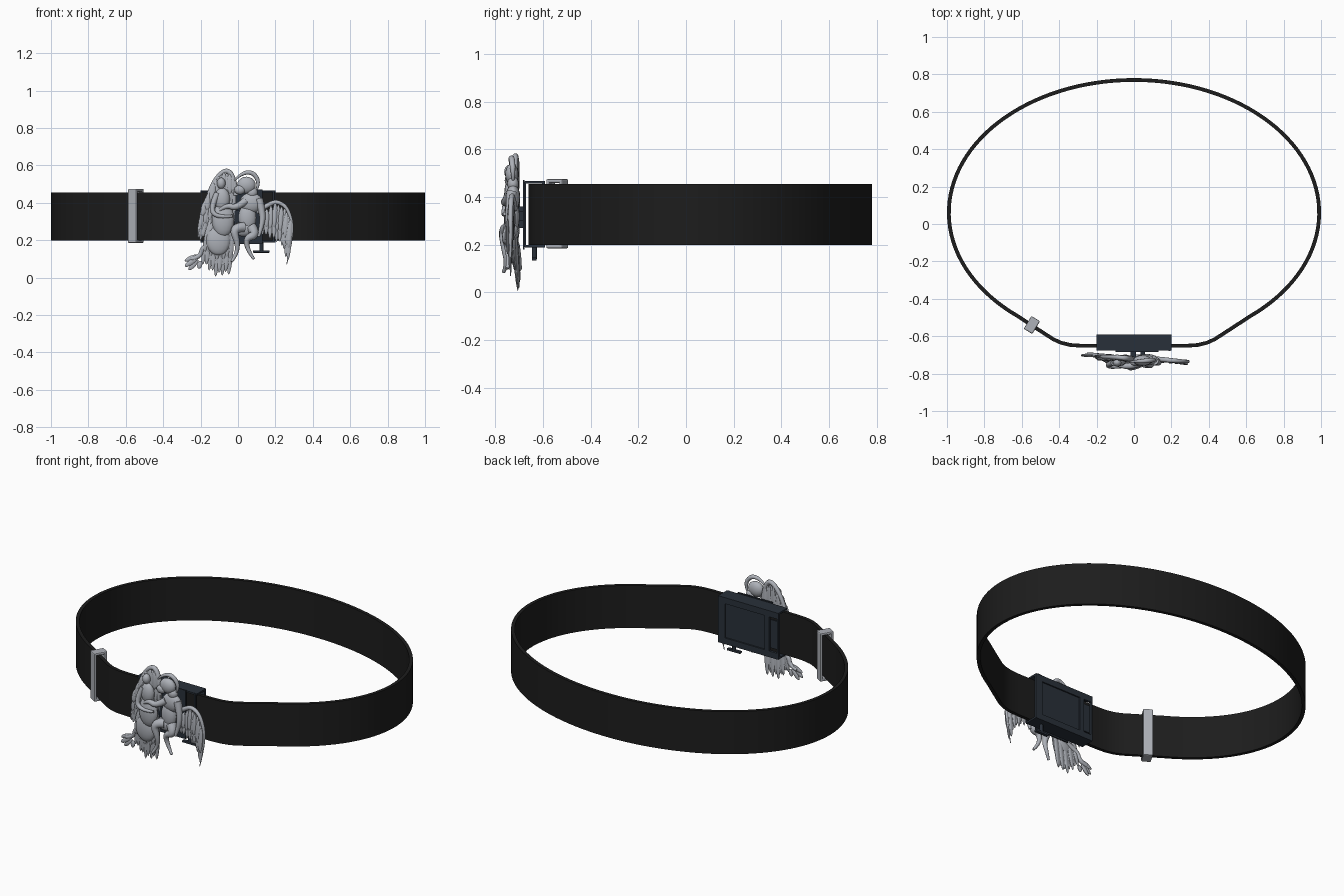
import bpy, bmesh, math
from math import radians, cos, sin, sqrt
from mathutils import Vector, Matrix

cube = bpy.data.objects.get("Cube")
if cube:
    bpy.data.objects.remove(cube, do_unlink=True)


def material(name, colour):
    mat = bpy.data.materials.new(name)
    mat.use_nodes = True
    mat.diffuse_color = (*colour, 1)
    mat.node_tree.nodes["Principled BSDF"].inputs["Base Color"].default_value = (*colour, 1)
    return mat


LEATHER = material("black leather", (0.012, 0.012, 0.012))
SLATE = material("dark slate metal", (0.022, 0.03, 0.042))
SILVER = material("silver", (0.42, 0.44, 0.48))


def select_only(obj):
    bpy.ops.object.select_all(action='DESELECT')
    obj.select_set(True)
    bpy.context.view_layer.objects.active = obj


def finish(bm, name, mat, smooth=True):
    bmesh.ops.recalc_face_normals(bm, faces=bm.faces)
    mesh = bpy.data.meshes.new(name)
    bm.to_mesh(mesh)
    bm.free()
    mesh.materials.append(mat)
    obj = bpy.data.objects.new(name, mesh)
    bpy.context.collection.objects.link(obj)
    if smooth:
        select_only(obj)
        bpy.ops.object.shade_smooth_by_angle(angle=radians(35))
    return obj


def boxes(name, mat, spans, bevel=0.0):
    """Each span is (x0, x1, y0, y1, z0, z1)."""
    bm = bmesh.new()
    for x0, x1, y0, y1, z0, z1 in spans:
        place = Matrix.Translation(((x0 + x1) / 2, (y0 + y1) / 2, (z0 + z1) / 2))
        bmesh.ops.create_cube(bm, size=1, matrix=place @ Matrix.Diagonal((x1 - x0, y1 - y0, z1 - z0, 1)))
    obj = finish(bm, name, mat, False)
    if bevel:
        mod = obj.modifiers.new("soft edges", 'BEVEL')
        mod.width, mod.segments = bevel, 2
    return obj


def limb(name, points, radii, mat=SILVER):
    """Tapered tube through (x, y, z) points."""
    curve = bpy.data.curves.new(name, 'CURVE')
    curve.dimensions = '3D'
    curve.bevel_depth, curve.bevel_resolution = 1, 3
    curve.use_fill_caps = True
    spline = curve.splines.new('NURBS')
    spline.points.add(len(points) - 1)
    for p, co, r in zip(spline.points, points, radii):
        p.co, p.radius = (*co, 1), r
    spline.order_u, spline.use_endpoint_u, spline.resolution_u = 3, True, 6
    curve.materials.append(mat)
    obj = bpy.data.objects.new(name, curve)
    bpy.context.collection.objects.link(obj)
    select_only(obj)
    bpy.ops.object.convert(target='MESH')
    bpy.ops.object.shade_smooth_by_angle(angle=radians(50))
    return obj


def blade(bm, a, b, width, thick):
    """Flattened ellipsoid from a to b, broad side to the front."""
    a, b = Vector(a), Vector(b)
    along = (b - a).normalized()
    side = along.cross(Vector((0, 1, 0))).normalized()
    turn = Matrix((side, along.cross(side), along)).transposed().to_4x4()
    size = Matrix.Diagonal((width, thick, (b - a).length / 2, 1))
    bmesh.ops.create_uvsphere(bm, u_segments=10, v_segments=8, radius=1,
                              matrix=Matrix.Translation((a + b) / 2) @ turn @ size)


def along(points, t):
    """Point at fraction t of a polyline."""
    f = t * (len(points) - 1)
    i = min(int(f), len(points) - 2)
    return Vector(points[i]).lerp(Vector(points[i + 1]), f - i)


def feathers(name, roots, tips, count, width, rows=1):
    """Layered feathers from the root line to the tip line; shorter rows lie in front."""
    bm = bmesh.new()
    for row in range(rows):
        reach = 1 - 0.3 * row
        for i in range(count):
            t = i / (count - 1)
            a, b = along(roots, t), along(tips, t)
            b = a.lerp(b, reach * (1 - 0.06 * (i % 2)))
            shift = Vector((0, -0.009 * row - 0.004 * (i % 2), 0))
            blade(bm, a + shift, b + shift, width, 0.007)
    return finish(bm, name, SILVER)


def blobs(name, parts):
    """Each part is a centre and three radii."""
    bm = bmesh.new()
    for centre, size in parts:
        bmesh.ops.create_uvsphere(bm, u_segments=16, v_segments=10, radius=1,
                                  matrix=Matrix.Translation(centre) @ Matrix.Diagonal((*size, 1)))
    return finish(bm, name, SILVER)


# Belt strap: oval loop with a flattened front
arc = [radians(-51 + 282 * i / 96) for i in range(97)]
path = [Vector((0.99 * cos(a), 0.06 + 0.71 * sin(a))) for a in arc]
front = [(0.48, -0.585), (0.43, -0.617), (0.39, -0.635), (0.34, -0.647), (0.28, -0.651)]
path += [Vector((-x, y)) for x, y in front] + [Vector(p) for p in reversed(front)]
bm = bmesh.new()
rings = []
for i, p in enumerate(path):
    d = (path[(i + 1) % len(path)] - path[i - 1]).normalized()
    n = Vector((d.y, -d.x)) * 0.01
    rings.append([bm.verts.new((*(p + n * s), z)) for s, z in ((1, 0.2), (1, 0.455), (-1, 0.455), (-1, 0.2))])
for i, ring in enumerate(rings):
    nxt = rings[(i + 1) % len(rings)]
    for k in range(4):
        m = (k + 1) % 4
        bm.faces.new((ring[k], nxt[k], nxt[m], ring[m]))
finish(bm, "belt_strap", LEATHER)

# Belt keeper: rectangular band around the strap
keeper = boxes("belt_keeper", SILVER, [
    (-0.027, 0.027, -0.04, -0.024, -0.145, 0.145), (-0.027, 0.027, 0.024, 0.04, -0.145, 0.145),
    (-0.027, 0.027, -0.04, 0.04, 0.129, 0.145), (-0.027, 0.027, -0.04, 0.04, -0.145, -0.129)], 0.006)
keeper.location = (-0.546, -0.54, 0.33)
keeper.rotation_euler.z = radians(-31)

# Buckle housing: top and bottom plates, framed back, corner posts
boxes("buckle_housing", SLATE, [
    (-0.2, 0.2, -0.675, -0.59, 0.457, 0.467), (-0.2, 0.2, -0.675, -0.59, 0.188, 0.198),
    (-0.2, 0.2, -0.604, -0.59, 0.43, 0.46), (-0.2, 0.2, -0.604, -0.59, 0.195, 0.225),
    (0.155, 0.2, -0.604, -0.59, 0.22, 0.435), (-0.14, -0.11, -0.604, -0.59, 0.22, 0.435),
    (-0.2, -0.19, -0.604, -0.59, 0.195, 0.46)])
boxes("buckle_back_panel", SLATE, [(-0.11, 0.155, -0.612, -0.598, 0.22, 0.435),
                                   (-0.19, -0.14, -0.612, -0.602, 0.24, 0.41)])
boxes("buckle_front_plate", SLATE, [(-0.1, 0.13, -0.684, -0.676, 0.18, 0.472),
                                    (0.185, 0.195, -0.68, -0.67, 0.19, 0.465)])
boxes("ornament_mounts", SLATE, [(-0.02, 0.01, -0.715, -0.68, 0.27, 0.36),
                                 (0.035, 0.06, -0.715, -0.68, 0.3, 0.34)])

# Release pin with a cross handle
limb("release_pin", [(0.125, -0.636, z) for z in (0.2, 0.17, 0.14)], [0.011] * 3, SLATE)
boxes("pin_handle", SLATE, [(0.08, 0.168, -0.646, -0.626, 0.133, 0.146)], 0.003)

# Wings
feathers("right_wing", [(-0.03, -0.71, 0.55), (-0.085, -0.7, 0.565), (-0.135, -0.705, 0.5), (-0.175, -0.7, 0.41)],
         [(-0.02, -0.71, 0.3), (-0.09, -0.715, 0.22), (-0.17, -0.71, 0.2), (-0.215, -0.705, 0.2)], 12, 0.016, 3)
limb("right_wing_arch", [(-0.01, -0.72, 0.44), (-0.02, -0.72, 0.53), (-0.06, -0.715, 0.585), (-0.13, -0.71, 0.52),
                         (-0.18, -0.71, 0.38), (-0.215, -0.71, 0.22)], [0.015, 0.015, 0.013, 0.012, 0.01, 0.003])
feathers("left_wing", [(0.13, -0.72, 0.35), (0.2, -0.725, 0.4), (0.25, -0.73, 0.37), (0.28, -0.735, 0.31)],
         [(0.13, -0.725, 0.23), (0.19, -0.73, 0.2), (0.235, -0.73, 0.17), (0.266, -0.735, 0.08)], 10, 0.014, 2)
limb("left_wing_arch", [(0.1, -0.72, 0.35), (0.16, -0.725, 0.39), (0.21, -0.73, 0.41), (0.27, -0.735, 0.37),
                        (0.3, -0.735, 0.24), (0.26, -0.735, 0.07)], [0.014, 0.013, 0.012, 0.01, 0.008, 0.002])

# Crouching figure
blobs("crouching_body", [((0.07, -0.725, 0.4), (0.062, 0.03, 0.055)), ((0.05, -0.725, 0.32), (0.048, 0.028, 0.075)),
                         ((0.03, -0.725, 0.26), (0.062, 0.028, 0.04))])
blobs("crouching_head", [((0.045, -0.73, 0.495), (0.05, 0.028, 0.045)), ((0.01, -0.74, 0.47), (0.03, 0.02, 0.025)),
                         ((0.075, -0.725, 0.455), (0.03, 0.024, 0.03))])
limb("curved_horn", [(-0.02, -0.735, 0.52), (0.02, -0.735, 0.56), (0.08, -0.73, 0.565), (0.115, -0.725, 0.51),
                     (0.1, -0.725, 0.47)], [0.004, 0.01, 0.013, 0.011, 0.005])
limb("left_arm", [(0.11, -0.73, 0.42), (0.135, -0.74, 0.34), (0.125, -0.745, 0.27), (0.11, -0.75, 0.22)],
     [0.024, 0.017, 0.013, 0.008])
limb("right_arm", [(0.04, -0.74, 0.41), (-0.01, -0.76, 0.37), (-0.06, -0.76, 0.39), (-0.1, -0.75, 0.36)],
     [0.02, 0.018, 0.014, 0.008])
limb("left_leg", [(0.07, -0.73, 0.27), (0.1, -0.75, 0.23), (0.04, -0.75, 0.21), (0.055, -0.74, 0.14),
                  (0.085, -0.75, 0.1)], [0.03, 0.026, 0.016, 0.011, 0.007])
limb("right_leg", [(0.03, -0.74, 0.27), (-0.03, -0.765, 0.27), (0.0, -0.76, 0.18), (-0.01, -0.75, 0.12),
                   (-0.035, -0.765, 0.085)], [0.028, 0.025, 0.014, 0.01, 0.007])

# Draped standing figure
blobs("draped_body", [((-0.09, -0.74, 0.505), (0.023, 0.022, 0.03)), ((-0.085, -0.735, 0.42), (0.042, 0.026, 0.06)),
                      ((-0.08, -0.735, 0.31), (0.06, 0.028, 0.09)), ((-0.105, -0.725, 0.2), (0.065, 0.024, 0.08))])
limb("draped_arm", [(-0.11, -0.74, 0.45), (-0.15, -0.755, 0.37), (-0.11, -0.765, 0.32), (-0.03, -0.76, 0.33)],
     [0.017, 0.014, 0.012, 0.007])
feathers("robe_folds", [(-0.15, -0.715, 0.3), (-0.1, -0.725, 0.3), (-0.03, -0.715, 0.3)],
         [(-0.19, -0.7, 0.07), (-0.12, -0.705, 0.005), (-0.05, -0.7, 0.015)], 9, 0.017, 2)

# Trailing sash at the lower right
limb("sash", [(-0.11, -0.715, 0.2), (-0.19, -0.705, 0.17), (-0.2, -0.7, 0.11), (-0.25, -0.7, 0.1)],
     [0.018, 0.013, 0.012, 0.012])
feathers("sash_end", [(-0.21, -0.7, 0.12), (-0.22, -0.7, 0.1), (-0.2, -0.7, 0.09)],
         [(-0.285, -0.7, 0.09), (-0.29, -0.7, 0.04), (-0.21, -0.7, 0.045)], 4, 0.014)
